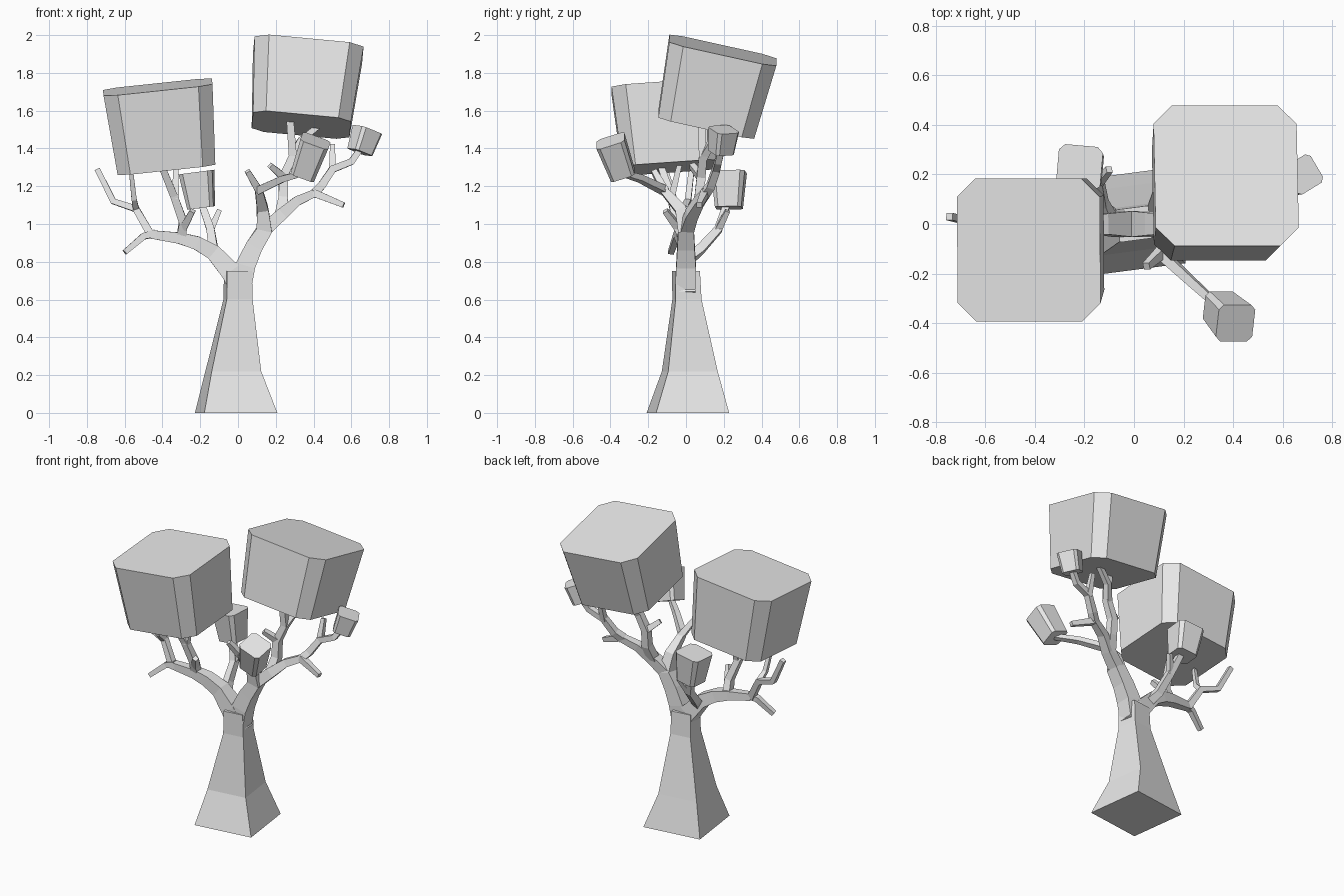
import bpy, bmesh, math
from mathutils import Vector, Matrix

old = bpy.data.objects.get("Cube")
if old:
    bpy.data.objects.remove(old, do_unlink=True)

GREY = (0.8, 0.8, 0.8, 1)
mat = bpy.data.materials.new("plain_grey")
mat.use_nodes = True
mat.diffuse_color = GREY
mat.node_tree.nodes["Principled BSDF"].inputs["Base Color"].default_value = GREY


def loft(name, rings):
    """Skin matching rings of points into one closed flat-shaded object."""
    bm = bmesh.new()
    loops = [[bm.verts.new(p) for p in ring] for ring in rings]
    for a, b in zip(loops, loops[1:]):
        for i in range(len(a)):
            j = (i + 1) % len(a)
            bm.faces.new((a[i], a[j], b[j], b[i]))
    bm.faces.new(loops[0][::-1])
    bm.faces.new(loops[-1])
    bmesh.ops.recalc_face_normals(bm, faces=bm.faces)
    mesh = bpy.data.meshes.new(name)
    bm.to_mesh(mesh)
    bm.free()
    mesh.materials.append(mat)
    obj = bpy.data.objects.new(name, mesh)
    bpy.context.collection.objects.link(obj)
    return obj


def frame(axis, spin=0):
    """Side and depth directions across an axis, turned by spin degrees."""
    side = Vector((0, 1, 0)).cross(axis).normalized()
    depth = axis.cross(side).normalized()
    turn = Matrix.Rotation(math.radians(spin), 3, axis)
    return turn @ side, turn @ depth


def limb(name, points, radii, spin=0):
    """Tapering four-sided limb along a path."""
    pts = [Vector(p) for p in points]
    rings = []
    for i, p in enumerate(pts):
        axis = (pts[min(i + 1, len(pts) - 1)] - pts[max(i - 1, 0)]).normalized()
        u, v = frame(axis, spin)
        r = radii[i]
        rings.append([p + u * r * a + v * r * b
                      for a, b in ((-1, -1), (1, -1), (1, 1), (-1, 1))])
    return loft(name, rings)


def twig(name, *points, r=0.018):
    """Thin limb that narrows slightly towards its tip."""
    n = len(points) - 1
    return limb(name, points, [r * (1.15 - 0.35 * i / n) for i in range(n + 1)])


def canopy(name, bottom, top, half_bottom, half_top, spin=0, cut=0.26):
    """Tapered leaf block with chamfered upright edges."""
    lo, hi = Vector(bottom), Vector(top)
    u, v = frame((hi - lo).normalized(), spin)
    k = 1 - cut
    outline = [(-k, -1), (k, -1), (1, -k), (1, k), (k, 1), (-k, 1), (-1, k), (-1, -k)]
    return loft(name, [[c + u * h * a + v * h * b for a, b in outline]
                       for c, h in ((lo, half_bottom), (hi, half_top))])


# Trunk with flared foot
foot = [(-0.01, 0.01, 0, 0.195), (-0.025, 0.02, 0.22, 0.132),
        (0, 0.005, 0.6, 0.069), (0, 0, 0.75, 0.066)]
rings = []
for x, y, z, h in foot:
    u, v = frame(Vector((0, 0, 1)), 7.4)
    rings.append([Vector((x, y, z)) + u * h * a + v * h * b
                  for a, b in ((-1, -1), (1, -1), (1, 1), (-1, 1))])
loft("trunk", rings)

# Main limbs
limb("left_limb", [(0.03, 0, 0.62), (-0.04, 0, 0.75), (-0.13, 0, 0.85), (-0.22, -0.01, 0.9),
                   (-0.31, -0.02, 0.925), (-0.46, -0.04, 0.945)],
     [0.05, 0.053, 0.042, 0.036, 0.03, 0.022])
limb("right_limb", [(0.02, 0, 0.66), (0.04, 0, 0.78), (0.085, 0, 0.88), (0.14, 0, 0.97),
                    (0.13, -0.03, 1.08), (0.11, -0.12, 1.18)],
     [0.05, 0.052, 0.046, 0.042, 0.03, 0.02])
limb("right_bough", [(0.13, 0, 0.96), (0.23, 0.03, 1.05), (0.31, 0.07, 1.12), (0.42, 0.11, 1.17)],
     [0.036, 0.032, 0.025, 0.02])

# Twigs on the left limb
twig("left_low_stub", (-0.44, -0.04, 0.95), (-0.5, -0.05, 0.935), (-0.6, -0.08, 0.85))
twig("left_outer_twig", (-0.46, -0.04, 0.94), (-0.54, -0.01, 1.08), (-0.66, 0.01, 1.12),
     (-0.745, 0.03, 1.29))
twig("left_upright_twig", (-0.54, -0.01, 1.08), (-0.55, -0.06, 1.13), (-0.565, -0.1, 1.27), r=0.014)
twig("left_support_outer", (-0.3, -0.02, 0.93), (-0.29, -0.05, 1.01), (-0.34, -0.08, 1.15),
     (-0.41, -0.14, 1.32), r=0.022)
twig("left_support_inner", (-0.33, -0.08, 1.13), (-0.33, -0.03, 1.33), r=0.016)
twig("left_inner_stub", (-0.29, -0.04, 0.98), (-0.24, -0.11, 1.07))

# Rear twig carrying a small leaf block
twig("rear_twig", (-0.1, 0.02, 0.82), (-0.13, 0.08, 0.87), (-0.145, 0.17, 0.97),
     (-0.19, 0.215, 1.1), r=0.023)
twig("rear_stub", (-0.145, 0.17, 0.97), (-0.1, 0.22, 1.07), r=0.016)

# Twigs on the right limb and bough
twig("front_twig", (0.11, -0.12, 1.18), (0.24, -0.24, 1.24), (0.35, -0.34, 1.27))
twig("front_stub", (0.115, -0.11, 1.17), (0.05, -0.17, 1.28))
twig("right_support", (0.22, 0.03, 1.04), (0.24, 0.07, 1.14), (0.24, 0.08, 1.25),
     (0.29, 0.09, 1.36), (0.275, 0.08, 1.56), r=0.024)
twig("right_support_fork", (0.285, 0.09, 1.35), (0.33, 0.14, 1.44), (0.44, 0.18, 1.53))
twig("right_support_stub", (0.24, 0.08, 1.25), (0.17, 0.03, 1.31))
twig("right_outer_twig", (0.4, 0.1, 1.16), (0.44, 0.13, 1.2), (0.5, 0.16, 1.29),
     (0.6, 0.17, 1.33), (0.65, 0.187, 1.4), r=0.02)
twig("right_low_stub", (0.4, 0.1, 1.165), (0.56, 0.07, 1.1))
twig("right_upright_stub", (0.5, 0.16, 1.28), (0.5, 0.2, 1.42), r=0.016)

# Leaf blocks
canopy("left_large_leaves", (-0.38, -0.075, 1.3), (-0.425, -0.105, 1.725), 0.26, 0.29)
canopy("right_large_leaves", (0.335, 0.107, 1.525), (0.372, 0.195, 1.92), 0.26, 0.29)
canopy("rear_small_leaves", (-0.195, 0.227, 1.085), (-0.22, 0.227, 1.275), 0.07, 0.09, -5)
canopy("front_small_leaves", (0.345, -0.335, 1.26), (0.41, -0.4, 1.44), 0.066, 0.078)
canopy("right_small_leaves", (0.645, 0.185, 1.38), (0.685, 0.2, 1.5), 0.056, 0.066, 30)
